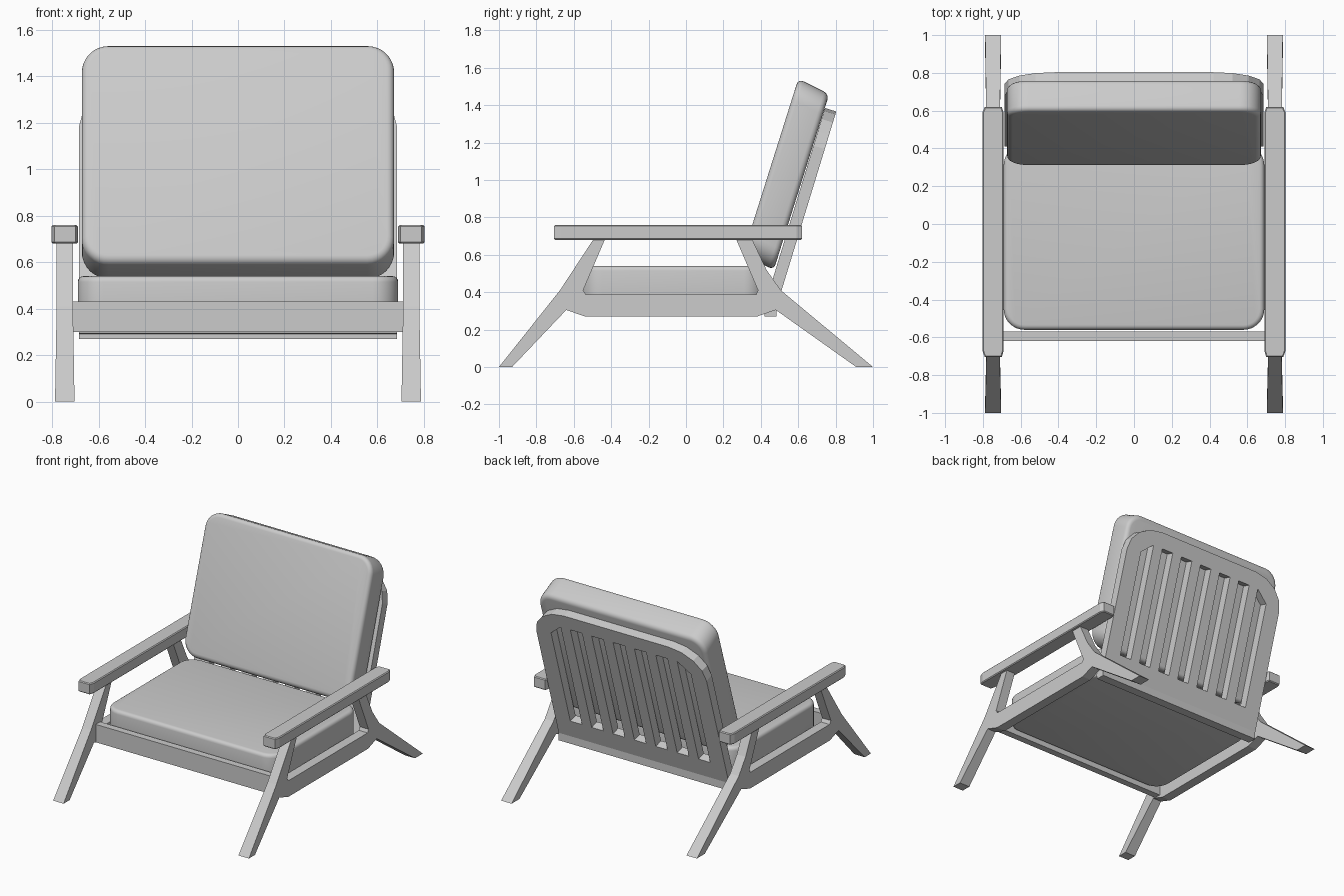
import bpy, bmesh
from math import sin, cos, radians, pi
from mathutils import Matrix, Vector

if "Cube" in bpy.data.objects:
    bpy.data.objects.remove(bpy.data.objects["Cube"])

def link(name, mesh):
    ob = bpy.data.objects.new(name, mesh)
    bpy.context.collection.objects.link(ob)
    return ob

def frame(origin, ax, ay, az):
    m = Matrix((ax, ay, az)).transposed().to_4x4()
    m.translation = origin
    return m

def prism(name, pts, depth, mat, bevel=0, segs=1, smooth=False):
    """Extrude a 2D outline symmetrically by depth, place it with mat."""
    bm = bmesh.new()
    f = bm.faces.new([bm.verts.new((x, y, -depth / 2)) for x, y in pts])
    ext = bmesh.ops.extrude_face_region(bm, geom=[f])
    vs = [v for v in ext["geom"] if isinstance(v, bmesh.types.BMVert)]
    bmesh.ops.translate(bm, verts=vs, vec=(0, 0, depth))
    if bevel:
        rim = [e for e in bm.edges if abs(e.verts[0].co.z - e.verts[1].co.z) < 1e-6]
        bmesh.ops.bevel(bm, geom=rim, offset=bevel, segments=segs,
                        profile=0.5, affect='EDGES')
    bm.transform(mat)
    bmesh.ops.recalc_face_normals(bm, faces=bm.faces)
    me = bpy.data.meshes.new(name)
    bm.to_mesh(me)
    bm.free()
    ob = link(name, me)
    if smooth:
        bpy.context.view_layer.objects.active = ob
        ob.select_set(True)
        bpy.ops.object.shade_smooth_by_angle(angle=radians(40))
        ob.select_set(False)
    return ob

def rounded(w, h, r, n=8):
    pts = []
    for k, (sx, sy) in enumerate(((1, 1), (-1, 1), (-1, -1), (1, -1))):
        for i in range(n + 1):
            a = (k + i / n) * pi / 2
            pts.append((sx * (w / 2 - r) + r * cos(a), sy * (h / 2 - r) + r * sin(a)))
    return pts

def box(name, x0, x1, y0, y1, z0, z1, bevel=0):
    pts = [(x0, y0), (x1, y0), (x1, y1), (x0, y1)]
    return prism(name, pts, z1 - z0, Matrix.Translation((0, 0, (z0 + z1) / 2)), bevel)

# side frames: two splayed legs and a low rail in one profile (y, z)
side = [(-1, 0), (-0.93, 0), (-0.64, 0.305), (-0.54, 0.27), (0.38, 0.27),
        (0.48, 0.305), (0.91, 0), (1, 0), (0.507, 0.41), (0.43, 0.52), (0.35, 0.69),
        (0.265, 0.69), (0.385, 0.41), (0.375, 0.387), (-0.535, 0.387),
        (-0.55, 0.41), (-0.43, 0.69), (-0.49, 0.69), (-0.674, 0.41)]
arm = [(0.69, -0.67), (0.70, -0.705), (0.79, -0.705), (0.803, -0.67),
       (0.803, 0.59), (0.79, 0.62), (0.70, 0.62), (0.69, 0.59)]
for s, tag in ((1, "right"), (-1, "left")):
    ob = prism("side_frame_" + tag, side, 0.07,
               frame((s * 0.746, 0, 0), (0, 1, 0), (0, 0, 1), (1, 0, 0)))
    for v in ob.data.vertices:          # feet flare slightly
        if v.co.z < 0.01:
            v.co.x = s * 0.746 + (v.co.x - s * 0.746) * 1.2
    prism("armrest_" + tag, [(s * x, y) for x, y in arm], 0.08,
          Matrix.Translation((0, 0, 0.72)), 0.006)

# cross rails
box("front_rail", -0.715, 0.715, -0.62, -0.57, 0.30, 0.43)
box("rear_rail", -0.685, 0.685, 0.42, 0.485, 0.27, 0.33)

# seat cushion
prism("seat_cushion", rounded(1.38, 0.98, 0.11), 0.22,
      Matrix.Translation((0, -0.07, 0.43)), 0.025, 4, True)

# leaning back cushion, slightly sheared
t = radians(17.5)
up, fwd = Vector((0, sin(t), cos(t))), Vector((0, -cos(t), sin(t)))
prism("back_cushion", rounded(1.345, 0.985, 0.115), 0.182,
      frame((0, 0.535, 1.03), (1, 0, 0), up, fwd + up * 0.16), 0.03, 4, True)

# slatted back panel: outline with slots cut through, as a filled curve
t = radians(17)
up, fwd = Vector((0, sin(t), cos(t))), Vector((0, -cos(t), sin(t)))
half = [(0.685, 0), (0.685, 0.93)]
half += [(0.42 + 0.265 * cos(a), 0.93 + 0.21 * sin(a)) for a in (pi / 8, pi / 4, 3 * pi / 8, pi / 2)]
loops = [half + [(-x, u) for x, u in reversed(half)]]
for i in range(7):
    c = (i - 3) * 0.172
    l, r = c - 0.047, c + 0.047
    tl, tr = (0.95 if i == 0 else 1.03), (0.95 if i == 6 else 1.03)
    loops.append([(l, 0.19), (r, 0.19), (r, tr), (l, tl)])
cu = bpy.data.curves.new("back_panel", 'CURVE')
cu.dimensions, cu.fill_mode, cu.extrude = '2D', 'BOTH', 0.0315
for pts in loops:
    sp = cu.splines.new('POLY')
    sp.points.add(len(pts) - 1)
    sp.use_cyclic_u = True
    for p, (x, u) in zip(sp.points, pts):
        p.co = (x, u, 0, 1)
tmp = link("panel_curve", cu)
bpy.context.view_layer.update()
me = bpy.data.meshes.new_from_object(tmp.evaluated_get(bpy.context.evaluated_depsgraph_get()))
bpy.data.objects.remove(tmp)
me.transform(frame((0, 0.44, 0.285), (1, 0, 0), up, fwd))
for p in me.polygons:
    p.use_smooth = False
link("back_panel", me)
